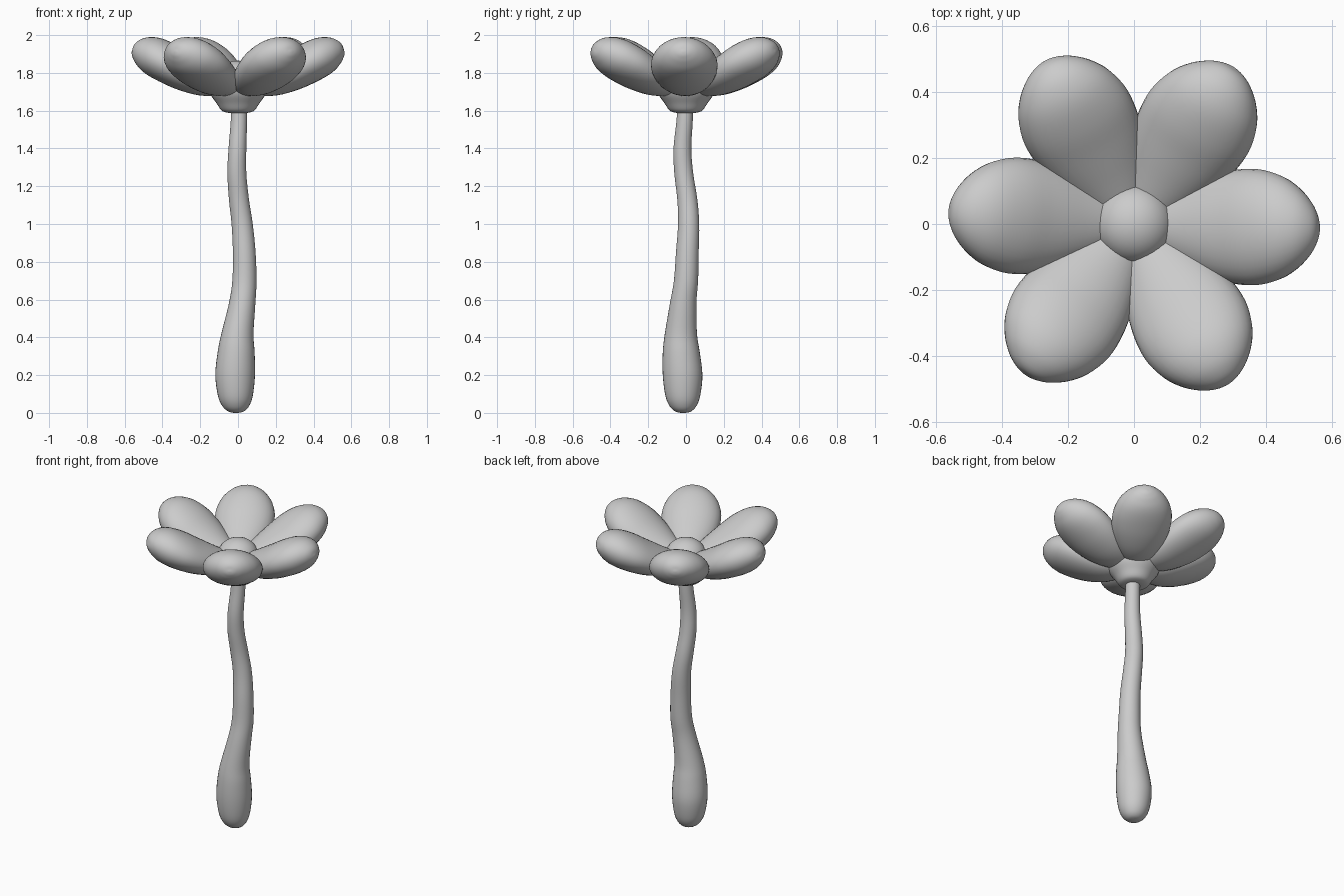
import bpy, bmesh
from math import sin, cos, pi, radians
from mathutils import Vector

if "Cube" in bpy.data.objects:
    bpy.data.objects.remove(bpy.data.objects["Cube"])

X, Y, Z = Vector((1, 0, 0)), Vector((0, 1, 0)), Vector((0, 0, 1))


def spline(stations, steps=4):
    """Catmull-Rom through tuples of any length."""
    pts = [Vector(s) for s in stations]
    pts = [pts[0]] + pts + [pts[-1]]
    out = []
    for i in range(1, len(pts) - 2):
        p0, p1, p2, p3 = pts[i - 1:i + 3]
        for k in range(steps):
            t = k / steps
            out.append(0.5 * (2 * p1 + (p2 - p0) * t
                              + (2 * p0 - 5 * p1 + 4 * p2 - p3) * t * t
                              + (3 * p1 - p0 - 3 * p2 + p3) * t ** 3))
    return out + [pts[-2]]


def ellipse(c, u, v, n=32):
    return [c + u * cos(2 * pi * i / n) + v * sin(2 * pi * i / n) for i in range(n)]


def loft(name, rings):
    """Skin closed rings of points and cap both ends."""
    bm = bmesh.new()
    loops = [[bm.verts.new(p) for p in ring] for ring in rings]
    n = len(loops[0])
    for a, b in zip(loops, loops[1:]):
        for i in range(n):
            j = (i + 1) % n
            bm.faces.new((a[i], a[j], b[j], b[i]))
    bm.faces.new(loops[0][::-1])
    bm.faces.new(loops[-1])
    bmesh.ops.recalc_face_normals(bm, faces=bm.faces)
    for f in bm.faces:
        f.smooth = True
    me = bpy.data.meshes.new(name)
    bm.to_mesh(me)
    bm.free()
    ob = bpy.data.objects.new(name, me)
    bpy.context.collection.objects.link(ob)
    return ob


def vertical(name, rows):
    """Round upright loft through rows of x, y, z, radius."""
    return loft(name, [ellipse(Vector((x, y, z)), X * r, Y * r)
                       for x, y, z, r in spline(rows)])


# Wavy stem with a swollen foot
vertical("stem", [
    (-.01, -.015, 0, .012), (-.01, -.015, .008, .042), (-.012, -.016, .035, .07),
    (-.014, -.017, .09, .092), (-.015, -.018, .2, .105), (-.01, -.025, .32, .098),
    (-.003, -.027, .42, .085), (.022, -.015, .58, .07), (.034, 0, .70, .064),
    (.033, .007, .85, .06), (.022, .014, 1.0, .056), (.005, .007, 1.13, .053),
    (-.006, -.012, 1.27, .05), (-.003, -.019, 1.4, .047), (.005, -.007, 1.55, .043),
    (.007, 0, 1.7, .04)])

# Flared cup under the petals
vertical("calyx", [
    (0, 0, 1.588, .03), (0, 0, 1.59, .06), (0, 0, 1.602, .088), (0, 0, 1.64, .114),
    (0, 0, 1.685, .145), (0, 0, 1.72, .15), (0, 0, 1.76, .11)])

# Domed flower centre
bpy.ops.mesh.primitive_uv_sphere_add(segments=32, ring_count=16, radius=1, location=(0, 0, 1.76))
dome = bpy.context.object
dome.name = "flower_centre"
dome.scale = (.12, .12, .105)
bpy.ops.object.shade_smooth()

# Plump petals: distance out, height, half width, half thickness
PETAL = [(.02, 1.735, .045, .03), (.08, 1.738, .085, .058), (.18, 1.762, .135, .085),
         (.28, 1.803, .168, .1), (.37, 1.85, .176, .107), (.445, 1.887, .156, .103),
         (.5, 1.905, .12, .086), (.538, 1.912, .077, .058), (.557, 1.914, .038, .03),
         (.563, 1.915, .006, .004)]


def petal(name, angle):
    out = X * cos(angle) + Y * sin(angle)
    side = Y * cos(angle) - X * sin(angle)
    path = spline(PETAL)
    rings = []
    for i, (r, z, w, h) in enumerate(path):
        a, b = path[max(i - 2, 0)], path[min(i + 2, len(path) - 1)]
        d = (out * (b[0] - a[0]) + Z * (b[1] - a[1])).normalized()
        rings.append(ellipse(out * r + Z * z, side * w, d.cross(side) * h))
    return loft(name, rings)


for i, deg in enumerate((-1.5, 57.5, 118.5, 176, 234, 300)):
    petal(f"petal_{i + 1}", radians(deg))
